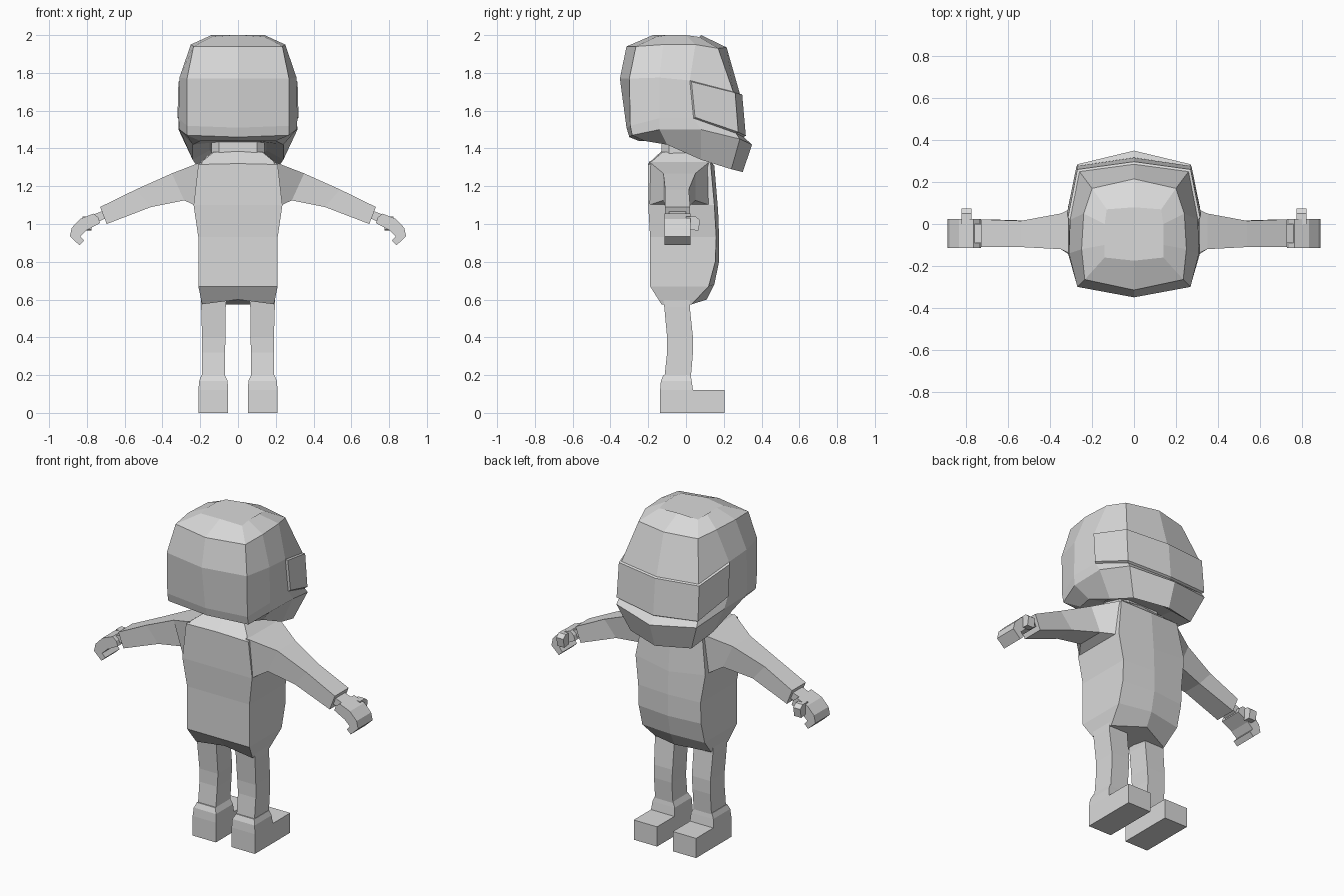
import bpy, bmesh
from mathutils import Vector

grey = bpy.data.materials.new("plain grey")
grey.diffuse_color = (0.7, 0.7, 0.7, 1)


def finish(name, bm):
    bmesh.ops.recalc_face_normals(bm, faces=bm.faces)
    mesh = bpy.data.meshes.new(name)
    bm.to_mesh(mesh)
    bm.free()
    mesh.materials.append(grey)
    ob = bpy.data.objects.new(name, mesh)
    bpy.context.collection.objects.link(ob)
    return ob


def loft(rings):
    """Skin a stack of closed rings and cap both ends."""
    bm = bmesh.new()
    rows = [[bm.verts.new(p) for p in r] for r in rings]
    n = len(rows[0])
    grid = []
    for a, b in zip(rows, rows[1:]):
        grid.append([bm.faces.new((a[i], a[(i + 1) % n], b[(i + 1) % n], b[i])) for i in range(n)])
    bm.faces.new(rows[0])
    bm.faces.new(rows[-1])
    bmesh.ops.recalc_face_normals(bm, faces=bm.faces)
    return bm, grid


def whole(half):
    """Close a half ring (front centre to back centre) across x = 0."""
    return half + [(-x, y, z) for x, y, z in reversed(half[1:-1])]


def rect(x0, x1, y0, y1, z):
    return [(x0, y0, z), (x1, y0, z), (x1, y1, z), (x0, y1, z)]


def prism(outline, place, lo, hi):
    """Extrude a 2D outline between two depths."""
    return loft([[place(u, v, d) for u, v in outline] for d in (lo, hi)])[0]


def both_sides(name, bm):
    other = bm.copy()
    for v in other.verts:
        v.co.x *= -1
    finish("right_" + name, bm)
    finish("left_" + name, other)


# Helmet: half rings from crown to neck opening
helmet = [
    [(0, .08, 2), (.13, .07, 1.99), (.14, 0, 2), (.14, -.1, 2), (.14, -.16, 1.99), (0, -.175, 2)],
    [(0, .215, 1.935), (.2, .17, 1.93), (.24, .05, 1.95), (.25, -.12, 1.95), (.235, -.265, 1.94), (0, -.315, 1.94)],
    [(0, .285, 1.69), (.26, .25, 1.70), (.305, .02, 1.76), (.31, -.14, 1.775), (.27, -.3, 1.77), (0, -.35, 1.77)],
    [(0, .305, 1.46), (.265, .265, 1.48), (.31, .04, 1.56), (.315, -.14, 1.56), (.27, -.295, 1.52), (0, -.315, 1.51)],
    [(0, .35, 1.42), (.27, .285, 1.45), (.315, .08, 1.5), (.31, -.14, 1.5), (.27, -.285, 1.47), (0, -.3, 1.46)],
    [(0, .3, 1.275), (.205, .24, 1.29), (.24, .08, 1.34), (.24, -.1, 1.42), (.2, -.22, 1.44), (0, -.25, 1.44)],
    [(0, .2, 1.35), (.13, .17, 1.36), (.15, .06, 1.39), (.15, -.09, 1.43), (.1, -.16, 1.44), (0, -.17, 1.44)],
]
bm, grid = loft([whole(r) for r in helmet])
visor = [grid[2][i] for i in (0, 1, -2, -1)]
bmesh.ops.inset_region(bm, faces=visor, thickness=.006, depth=.012, use_even_offset=True)
finish("helmet", bm)

# Neck
bm, _ = loft([[(.1, -.13, z), (.14, -.09, z), (.14, .04, z), (.1, .08, z),
               (-.1, .08, z), (-.14, .04, z), (-.14, -.09, z), (-.1, -.13, z)]
              for z in (1.36, 1.47)])
finish("neck", bm)

# Torso: half rings of front centre, front corner, back corner, back centre
torso = [
    [(0, .075, 1.385), (.14, .065, 1.38), (.13, -.125, 1.38), (0, -.13, 1.385)],
    [(0, .15, 1.31), (.2, .13, 1.325), (.21, -.2, 1.315), (0, -.2, 1.32)],
    [(0, .17, 1.07), (.235, .15, 1.1), (.235, -.2, 1.1), (0, -.2, 1.1)],
    [(0, .175, .93), (.21, .16, .93), (.21, -.19, .93), (0, -.19, .93)],
    [(0, .175, .8), (.21, .155, .8), (.21, -.19, .8), (0, -.19, .8)],
    [(0, .15, .68), (.21, .12, .67), (.21, -.19, .67), (0, -.19, .67)],
    [(0, .11, .6), (.19, .03, .575), (.19, -.13, .575), (0, -.13, .6)],
]
finish("torso", loft([whole(r) for r in torso])[0])


# Arm sections: top point and bottom point in x and z, with back and front depth
def section(tx, tz, bx, bz, y0, y1):
    return [(tx, y0, tz), (tx, y1, tz), (bx, y1, bz), (bx, y0, bz)]


arm = [(.19, 1.33, .23, 1.10, -.195, .125),
       (.35, 1.268, .285, 1.125, -.12, .05),
       (.54, 1.183, .46, 1.06 + .03, -.11, .015),
       (.73, 1.09, .695, 1.0, -.11, .022)]
both_sides("arm", loft([section(*s) for s in arm])[0])

# Wrist
wrist = [(.70, 1.075, .69, 1.035, -.09, .0), (.78, 1.045, .755, 1.005, -.09, .0)]
both_sides("wrist", loft([section(*s) for s in wrist])[0])

# Hand with curled fingers
hand = [(.765, 1.055), (.74, 1.035), (.73, 1.005), (.80, .968), (.835, .935),
        (.815, .912), (.84, .888), (.89, .935), (.88, .98), (.835, 1.027)]
both_sides("hand", prism(hand, lambda u, v, d: (u, d, v), -.115, .025))

# Thumb
thumb = [(0, 1.04), (.05, 1.04), (.075, 1.02), (.065, .965), (.02, .97), (.025, 1.0), (0, 1.0)]
both_sides("thumb", prism(thumb, lambda u, v, d: (d, u, v), .775, .822))

# Legs
leg = [rect(.06, .195, -.12, .02, .61), rect(.065, .195, -.115, .02, .56),
       rect(.065, .19, -.1, .037, .4), rect(.07, .19, -.1, .037, .32),
       rect(.07, .19, -.115, .025, .18)]
both_sides("leg", loft(leg)[0])

# Boots: shaft with bevelled rim, then the forward foot
shaft = [rect(.053, .21, -.137, .037, 0), rect(.053, .21, -.137, .037, .12),
         rect(.055, .205, -.133, .03, .17), rect(.07, .193, -.12, .025, .2)]
both_sides("boot_shaft", loft(shaft)[0])
foot = [rect(.053, .21, .03, .203, 0), rect(.053, .21, .03, .203, .12)]
both_sides("boot_foot", loft(foot)[0])
